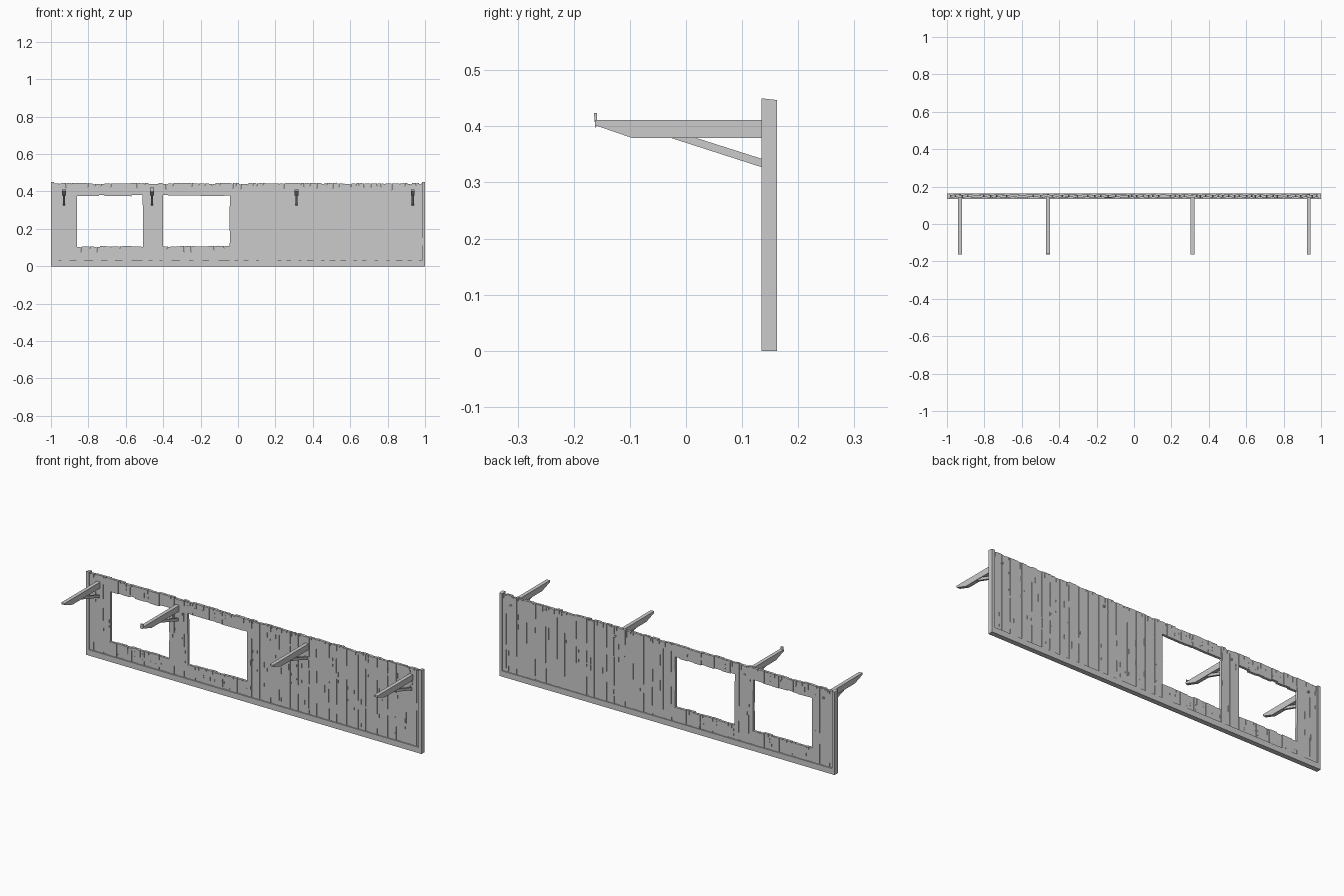
import bpy, bmesh, random
from mathutils import Vector

if "Cube" in bpy.data.objects:
    bpy.data.objects.remove(bpy.data.objects["Cube"])

random.seed(7)


def make_object(name, bm):
    bmesh.ops.recalc_face_normals(bm, faces=bm.faces)
    mesh = bpy.data.meshes.new(name)
    bm.to_mesh(mesh)
    bm.free()
    ob = bpy.data.objects.new(name, mesh)
    bpy.context.collection.objects.link(ob)
    return ob


def add_prism(bm, points, axis, a, b):
    """Extrude a 2D outline: axis 'x' takes (y, z) points, axis 'y' takes (x, z)."""
    def place(p, d):
        return (d, p[0], p[1]) if axis == 'x' else (p[0], d, p[1])
    lo = [bm.verts.new(place(p, a)) for p in points]
    hi = [bm.verts.new(place(p, b)) for p in points]
    bm.faces.new(lo)
    bm.faces.new(hi[::-1])
    n = len(points)
    for i in range(n):
        j = (i + 1) % n
        bm.faces.new((lo[i], lo[j], hi[j], hi[i]))


def box(name, x0, x1, y0, y1, z0, z1):
    bm = bmesh.new()
    add_prism(bm, [(y0, z0), (y1, z0), (y1, z1), (y0, z1)], 'x', x0, x1)
    return make_object(name, bm)


def wobble(v, amount):
    return v + random.uniform(-amount, amount)


def plank_run(name, x0, x1, z0, z1, ragged_low, ragged_high, widths):
    """Row of worn upright planks, slightly overlapping, alternating in depth."""
    bm = bmesh.new()
    x, k = x0, 0
    while x < x1 - 1e-4:
        w = random.uniform(*widths)
        if x1 - (x + w) < widths[0]:
            w = x1 - x
        left = x - (0.003 if x > x0 else 0)
        right = x + w + (0.003 if x + w < x1 - 1e-4 else 0)
        lo, hi = wobble(z0, ragged_low), wobble(z1, ragged_high)
        steps = 6 if z1 - z0 > 0.2 else 2
        levels = [i / steps for i in range(1, steps)]
        pts = [(left, lo), (right, wobble(lo, ragged_low * 0.5))]
        pts += [(right + random.uniform(-0.002, 0.0005), lo + (hi - lo) * t) for t in levels]
        # Split in the upper end of the plank
        crack = random.uniform(0.01, 0.04)
        c = left + (right - left) * random.uniform(0.35, 0.65)
        pts += [(right, wobble(hi, ragged_high * 0.5)), (c + 0.001, hi),
                (c, hi - crack), (c - 0.001, hi), (left, hi)]
        pts += [(left + random.uniform(-0.0005, 0.002), lo + (hi - lo) * t) for t in reversed(levels)]
        off = (0.0015 if k % 2 else -0.0015) + random.uniform(-0.0005, 0.0005)
        add_prism(bm, pts, 'y', 0.142 + off, 0.156 + off)
        # Raised grain slivers on both faces
        for s in range(2):
            gx = random.uniform(left + 0.004, right - 0.004)
            length = (hi - lo) * random.uniform(0.15, 0.5)
            gz = random.uniform(lo + 0.005, hi - length - 0.005)
            shape = [(gx, gz), (gx + 0.002, gz + length * 0.4), (gx, gz + length), (gx - 0.001, gz + length * 0.5)]
            y = 0.142 + off if s else 0.156 + off
            add_prism(bm, shape, 'y', y - 0.0008, y + 0.0008)
        x += w
        k += 1
    return make_object(name, bm)


# Upright planks between and beside the openings
upright = (0.020, 0.042)
plank_run("left_planks", -0.99, -0.86, 0.02, 0.443, 0, 0.003, upright)
plank_run("middle_planks", -0.51, -0.40, 0.02, 0.443, 0, 0.003, upright)
plank_run("right_planks", -0.045, 0.99, 0.02, 0.443, 0, 0.003, upright)

# Short boards above and below the two openings
for side, a, b in (("left", -0.864, -0.506), ("right", -0.404, -0.041)):
    plank_run(side + "_window_header", a, b, 0.378, 0.443, 0.003, 0.003, (0.03, 0.055))
    plank_run(side + "_window_sill", a, b, 0.02, 0.107, 0, 0.003, (0.03, 0.055))

# Frame: bottom rail and end posts
box("bottom_rail", -0.99, 0.99, 0.135, 0.162, 0.0, 0.031)
for name, s in (("left_end_post", -1), ("right_end_post", 1)):
    x0, x1 = sorted((s * 0.983, s * 1.0))
    post = box(name, x0, x1, 0.135, 0.162, 0.0, 0.448)
    for v in post.data.vertices:
        if v.co.z > 0.4:
            v.co.z = 0.450 if v.co.y < 0.14 else 0.447

# Awning brackets: beam with raked nose, diagonal brace, peg through the wall
beam_outline = [(-0.162, 0.411), (-0.162, 0.402), (-0.095, 0.379), (0.145, 0.379), (0.145, 0.411)]
brace_outline = [(-0.032, 0.381), (0.145, 0.324), (0.145, 0.339), (0.013, 0.381)]
for i, x in enumerate((-0.93, -0.46, 0.313, 0.934)):
    bm = bmesh.new()
    add_prism(bm, beam_outline, 'x', x - 0.010, x + 0.010)
    make_object(f"bracket_beam_{i + 1}", bm)
    bm = bmesh.new()
    add_prism(bm, brace_outline, 'x', x - 0.006, x + 0.006)
    make_object(f"bracket_brace_{i + 1}", bm)
    bpy.ops.mesh.primitive_cylinder_add(vertices=8, radius=0.006, depth=0.03,
                                        location=(x, 0.147, 0.395), rotation=(1.5708, 0, 0))
    bpy.context.object.name = f"bracket_peg_{i + 1}"

# Small hanging hook on the nose of the second bracket
bm = bmesh.new()
add_prism(bm, [(-0.161, 0.397), (-0.158, 0.404), (-0.159, 0.424), (-0.164, 0.424), (-0.163, 0.410)],
          'x', -0.467, -0.453)
make_object("bracket_hook", bm)
